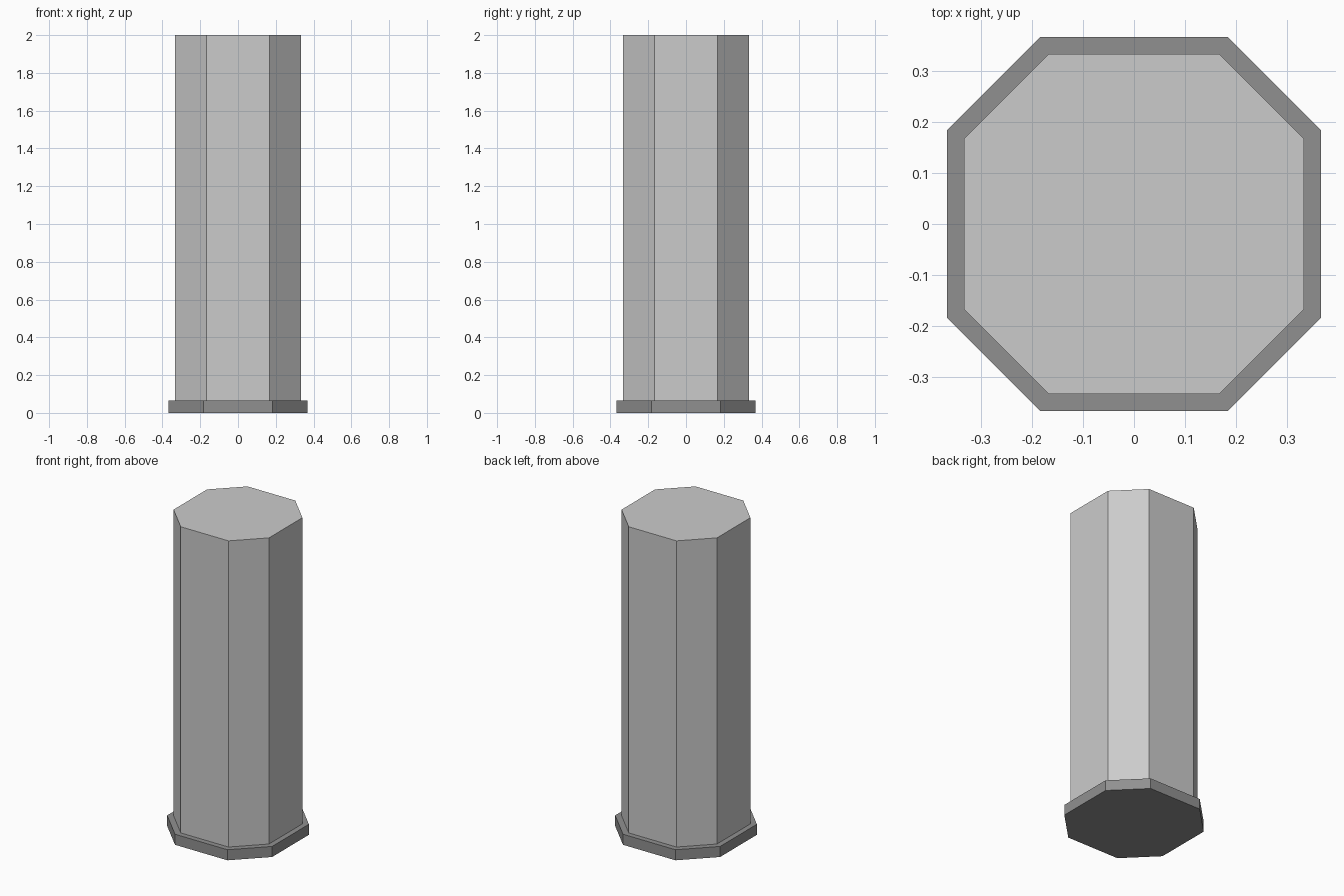
import bpy
import bmesh

if "Cube" in bpy.data.objects:
    bpy.data.objects.remove(bpy.data.objects["Cube"])


def octagon_prism(name, half, z0, z1):
    """Square-based prism with chamfered corners: flat sides are half the full width."""
    h, c = half, half / 2
    ring = [(h, -c), (h, c), (c, h), (-c, h), (-h, c), (-h, -c), (-c, -h), (c, -h)]
    bm = bmesh.new()
    bottom = bm.faces.new([bm.verts.new((x, y, z0)) for x, y in ring])
    top = bmesh.ops.extrude_face_region(bm, geom=[bottom], use_keep_orig=True)
    verts = [v for v in top["geom"] if isinstance(v, bmesh.types.BMVert)]
    bmesh.ops.translate(bm, verts=verts, vec=(0, 0, z1 - z0))
    bmesh.ops.recalc_face_normals(bm, faces=bm.faces)
    mesh = bpy.data.meshes.new(name)
    bm.to_mesh(mesh)
    bm.free()
    obj = bpy.data.objects.new(name, mesh)
    bpy.context.collection.objects.link(obj)
    return obj


BASE_TOP = 0.0667

# Dark plinth
base = octagon_prism("base", 0.3667, 0, BASE_TOP)
dark = bpy.data.materials.new("dark_grey")
dark.diffuse_color = (0.28, 0.28, 0.28, 1)
dark.use_nodes = True
dark.node_tree.nodes["Principled BSDF"].inputs["Base Color"].default_value = dark.diffuse_color
base.data.materials.append(dark)

# Tall column
octagon_prism("column", 0.3333, BASE_TOP, 2)
